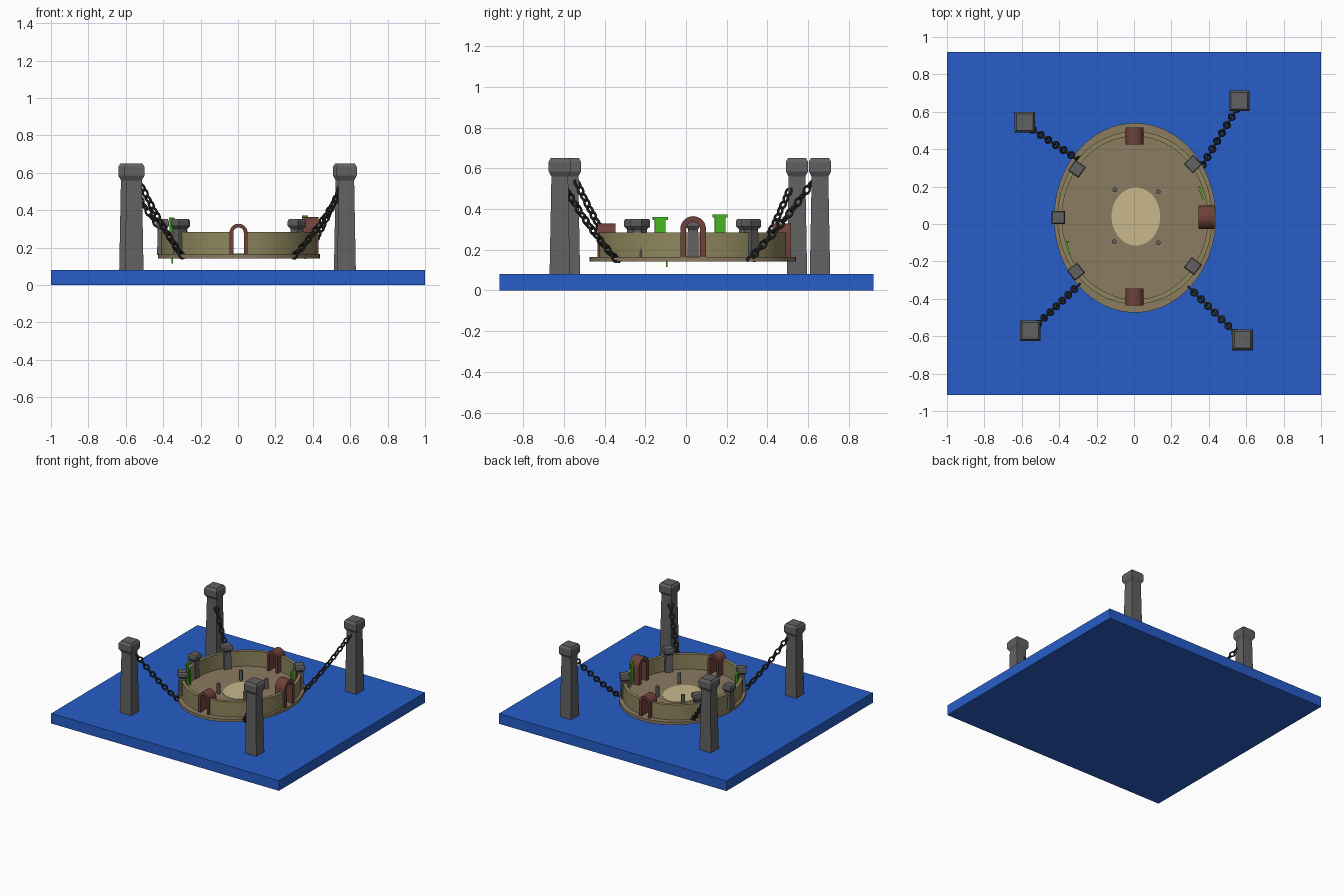
import bpy, bmesh, math
from mathutils import Vector, Matrix

if "Cube" in bpy.data.objects:
    bpy.data.objects.remove(bpy.data.objects["Cube"])

CX, CY = 0.005, 0.033   # arena centre


def mat(name, r, g, b):
    m = bpy.data.materials.new(name)
    m.diffuse_color = (r, g, b, 1)
    m.use_nodes = True
    m.node_tree.nodes["Principled BSDF"].inputs["Base Color"].default_value = m.diffuse_color
    return m


BLUE = mat("water_blue", 0.02, 0.11, 0.58)
SAND = mat("floor_brown", 0.26, 0.20, 0.12)
PALE = mat("pale_sand", 0.58, 0.48, 0.26)
OLIVE = mat("wall_olive", 0.27, 0.24, 0.11)
BRICK = mat("brick_red", 0.16, 0.055, 0.045)
GREEN = mat("banner_green", 0.07, 0.55, 0.02)
STONE = mat("stone_grey", 0.12, 0.12, 0.12)
IRON = mat("dark_iron", 0.03, 0.03, 0.03)


def make(name, verts, faces, material, smooth=False):
    me = bpy.data.meshes.new(name)
    me.from_pydata(verts, [], faces)
    bm = bmesh.new()
    bm.from_mesh(me)
    bmesh.ops.recalc_face_normals(bm, faces=bm.faces)
    bm.to_mesh(me)
    bm.free()
    me.materials.append(material)
    ob = bpy.data.objects.new(name, me)
    bpy.context.collection.objects.link(ob)
    if smooth:
        bpy.ops.object.select_all(action='DESELECT')
        ob.select_set(True)
        bpy.context.view_layer.objects.active = ob
        bpy.ops.object.shade_smooth_by_angle(angle=math.radians(35))
    return ob


def loft(rings, closed=False):
    """Join equal-length rings; cap the ends, or close into a loop."""
    n, k = len(rings[0]), len(rings)
    verts = [p for r in rings for p in r]
    faces = [(i * n + j, i * n + (j + 1) % n, (i + 1) % k * n + (j + 1) % n, (i + 1) % k * n + j)
             for i in range(k if closed else k - 1) for j in range(n)]
    if not closed:
        faces += [tuple(range(n)), tuple(range((k - 1) * n, k * n))]
    return verts, faces


def disc(name, x, y, rx, ry, z0, z1, material, n=64):
    ts = [2 * math.pi * i / n for i in range(n)]
    rings = [[(x + rx * math.cos(t), y + ry * math.sin(t), z) for t in ts] for z in (z0, z1)]
    return make(name, *loft(rings), material, True)


def square_column(name, x, y, profile, rot=0.0):
    rings = []
    for h, z in profile:
        m = Matrix.Rotation(rot, 3, 'Z')
        rings.append([Vector((x, y, z)) + m @ Vector((sx * h, sy * h, 0))
                      for sx, sy in ((1, 1), (-1, 1), (-1, -1), (1, -1))])
    return make(name, *loft(rings), STONE)


def box(name, c, s, material, rot=0.0):
    m = Matrix.Rotation(rot, 3, 'Z')
    rings = [[Vector(c) + m @ Vector((sx * s[0] / 2, sy * s[1] / 2, sz * s[2] / 2))
              for sx, sy in ((1, 1), (-1, 1), (-1, -1), (1, -1))] for sz in (-1, 1)]
    return make(name, *loft(rings), material)


def arch(name, x, y, r_out, r_in, z0, top, depth, rot):
    """Round-headed gateway, passage along local y."""
    spring = top - r_out
    angs = [math.pi * i / 14 for i in range(15)]

    def line(r):
        return [(r, z0)] + [(r * math.cos(a), spring + r * math.sin(a)) for a in angs] + [(-r, z0)]
    m = Matrix.Rotation(rot, 3, 'Z')
    rings = []
    for (ox, oz), (ix, iz) in zip(line(r_out), line(r_in)):
        d = depth / 2
        rings.append([Vector((x, y, 0)) + m @ Vector(p) for p in
                      ((ox, -d, oz), (ox, d, oz), (ix, d, iz), (ix, -d, iz))])
    return make(name, *loft(rings), BRICK, True)


# base slab
box("base_slab", (0, 0.0025, 0.04), (2, 1.835, 0.08), BLUE)

# floating arena floor and centre circle
disc("arena_floor", CX, CY, 0.433, 0.507, 0.142, 0.165, SAND)
disc("centre_circle", 0.01, 0.04, 0.13, 0.155, 0.16, 0.168, PALE, 48)

# curved wall sections, with gaps at the gateways
GAP = 0.095
for i, (a, b) in enumerate(((0, 90), (90, 270), (270, 360))):
    a, b = math.radians(a) + GAP, math.radians(b) - GAP
    n = int((b - a) / 0.09)
    rings = []
    for k in range(n + 1):
        t = a + (b - a) * k / n
        c, s = math.cos(t), math.sin(t)
        rings.append([(CX + rx * c, CY + ry * s, z) for rx, ry, z in
                      ((0.415, 0.462, 0.16), (0.415, 0.462, 0.285),
                       (0.39, 0.436, 0.285), (0.39, 0.436, 0.16))])
    make(f"arena_wall_{i}", *loft(rings), OLIVE, True)

# gateways
arch("front_gate", 0.003, -0.39, 0.048, 0.028, 0.16, 0.328, 0.09, 0)
arch("back_gate", 0.003, 0.47, 0.048, 0.028, 0.16, 0.328, 0.09, 0)
arch("right_gate", 0.387, 0.035, 0.063, 0.034, 0.16, 0.365, 0.085, math.pi / 2)

# small stone piers on the wall
PIER = ((0.028, 0.16), (0.024, 0.30), (0.035, 0.315), (0.035, 0.343), (0.030, 0.352))
for i, (x, y, deg) in enumerate(((-0.405, 0.035, 0), (-0.305, 0.295, -35), (0.315, 0.32, 45),
                                 (-0.31, -0.255, 38), (0.315, -0.225, -38))):
    square_column(f"wall_pier_{i}", x, y, PIER, math.radians(deg))

# short posts around the centre circle
for i, (x, y) in enumerate(((-0.102, 0.183), (0.13, 0.172), (-0.105, -0.095), (0.13, -0.1))):
    ob = disc(f"centre_post_{i}", x, y, 0.013, 0.013, 0.16, 0.245, STONE, 12)

# green banners standing just inside the wall
for i, (x, y, deg, top) in enumerate(((-0.355, -0.127, 105, 0.36), (0.358, 0.167, 108, 0.372))):
    r = math.radians(deg)
    box(f"banner_cloth_{i}", (x, y, top - 0.085), (0.055, 0.006, 0.15), GREEN, r)
    box(f"banner_bar_{i}", (x, y, top - 0.007), (0.075, 0.010, 0.014), GREEN, r)
box("banner_pole", (-0.352, -0.095, 0.2), (0.007, 0.007, 0.17), GREEN)

# tall corner pillars
TALL = ((0.050, 0.08), (0.041, 0.56), (0.055, 0.585), (0.055, 0.632), (0.044, 0.65))
PILLARS = ((-0.585, 0.545), (0.563, 0.658), (-0.555, -0.57), (0.58, -0.62))
for i, (x, y) in enumerate(PILLARS):
    square_column(f"corner_pillar_{i}", x, y, TALL)


# chains of alternating oval links
def chain(name, a, b, sag):
    a, b = Vector(a), Vector(b)
    count = round((b - a).length / 0.036)

    def pos(t):
        return a.lerp(b, t) - Vector((0, 0, 4 * sag * t * (1 - t)))
    verts, faces = [], []
    for k in range(count):
        t = (k + 0.5) / count
        d = (pos(t + 0.02) - pos(t - 0.02)).normalized()
        side = d.cross(Vector((0, 0, 1))).normalized()
        up = side.cross(d)
        if k % 2:
            side, up = up, side
        rings = []
        for j in range(14):
            u = 2 * math.pi * j / 14
            e = d * math.cos(u) + side * math.sin(u)
            c = pos(t) + d * (0.022 * math.cos(u)) + side * (0.016 * math.sin(u))
            rings.append([c + (e * math.cos(v) + up * math.sin(v)) * 0.0065
                          for v in (2 * math.pi * q / 6 for q in range(6))])
        vs, fs = loft(rings, True)
        o = len(verts)
        verts += vs
        faces += [tuple(q + o for q in f) for f in fs]
    make(name, verts, faces, IRON, True)


chain("back_left_chain", (-0.55, 0.51, 0.50), (-0.285, 0.335, 0.15), 0.02)
chain("back_right_chain", (0.555, 0.625, 0.54), (0.36, 0.305, 0.15), 0.02)
chain("front_left_chain", (-0.52, -0.54, 0.54), (-0.295, -0.325, 0.15), 0.02)
chain("front_right_chain", (0.55, -0.59, 0.50), (0.295, -0.34, 0.15), 0.02)
